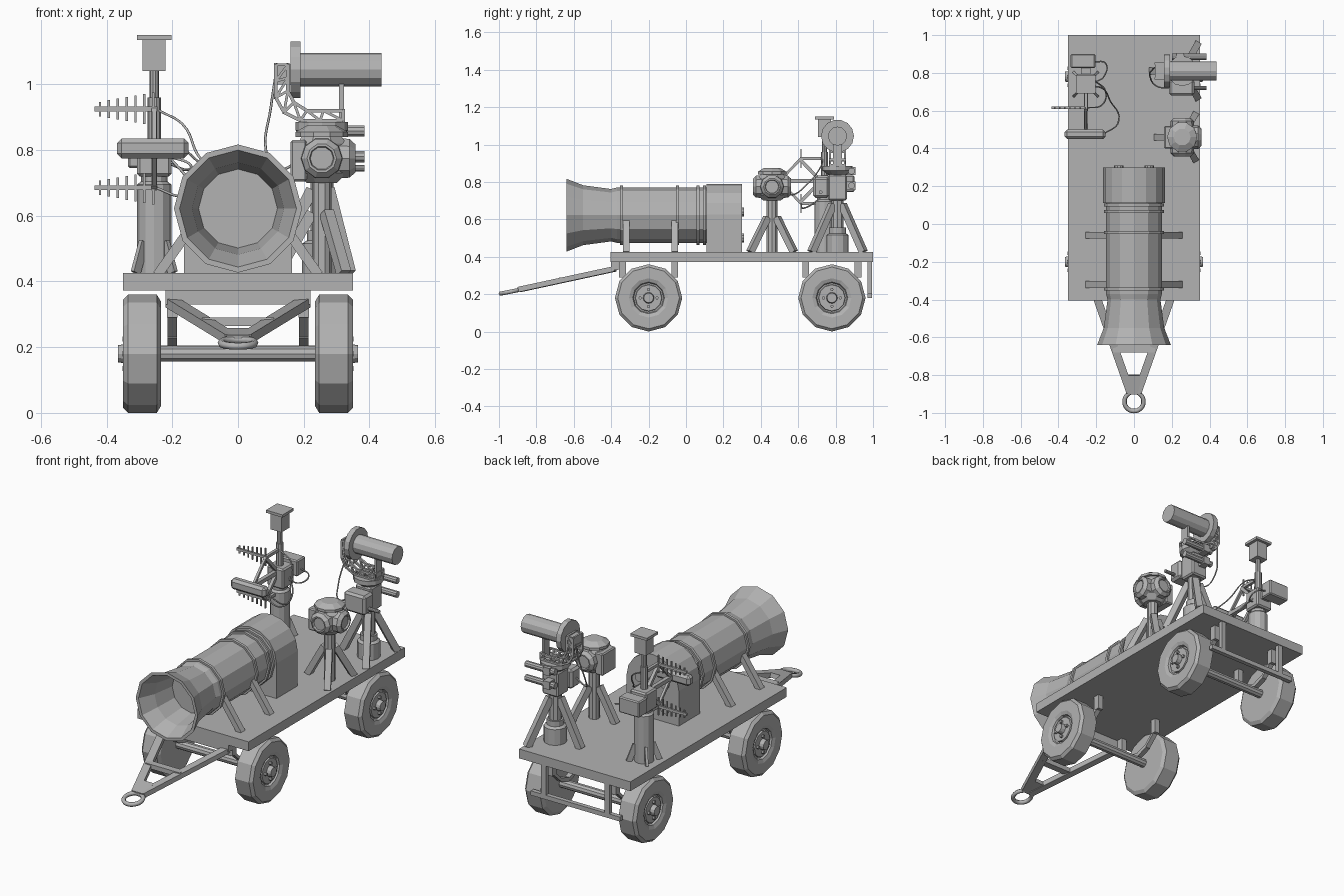
import bpy, bmesh, math
from mathutils import Vector, Matrix

default_cube = bpy.data.objects.get("Cube")
if default_cube:
    bpy.data.objects.remove(default_cube, do_unlink=True)

grey = bpy.data.materials.new("plain_grey")
grey.use_nodes = True
grey.diffuse_color = (0.45, 0.45, 0.45, 1)
grey.node_tree.nodes["Principled BSDF"].inputs["Base Color"].default_value = (0.45, 0.45, 0.45, 1)


def link(name, data):
    data.materials.append(grey)
    obj = bpy.data.objects.new(name, data)
    bpy.context.scene.collection.objects.link(obj)
    return obj


def finish(name, bm):
    bmesh.ops.recalc_face_normals(bm, faces=bm.faces)
    mesh = bpy.data.meshes.new(name)
    bm.to_mesh(mesh)
    bm.free()
    return link(name, mesh)


def frame(start, end):
    along = (Vector(end) - Vector(start)).normalized()
    ref = Vector((0, 0, 1)) if abs(along.z) < 0.99 else Vector((0, 1, 0))
    side = ref.cross(along).normalized()
    return along, side, along.cross(side)


def box(name, low, high, bevel=0):
    low, high = Vector(low), Vector(high)
    bm = bmesh.new()
    size = high - low
    bmesh.ops.create_cube(bm, size=1, matrix=Matrix.Translation((low + high) / 2) @ Matrix.Diagonal((*size, 1)))
    if bevel:
        bmesh.ops.bevel(bm, geom=bm.edges[:], offset=bevel, segments=1, affect='EDGES')
    return finish(name, bm)


def bar(name, start, end, width, height):
    along, side, up = frame(start, end)
    length = (Vector(end) - Vector(start)).length
    middle = (Vector(start) + Vector(end)) / 2
    turn = Matrix((side, up, along)).transposed().to_4x4()
    bm = bmesh.new()
    bmesh.ops.create_cube(bm, size=1, matrix=Matrix.Translation(middle) @ turn
                          @ Matrix.Diagonal((width, height, length, 1)))
    return finish(name, bm)


def lathe(name, origin, toward, profile, sides=12, phase=0):
    along, side, up = frame(origin, toward)
    bm = bmesh.new()
    rings = []
    for distance, radius in profile:
        ring = []
        for k in range(sides):
            angle = math.tau * (k + phase) / sides
            ring.append(bm.verts.new(Vector(origin) + along * distance
                                     + (side * math.cos(angle) + up * math.sin(angle)) * radius))
        rings.append(ring)
    for first, second in zip(rings, rings[1:]):
        for k in range(sides):
            j = (k + 1) % sides
            bm.faces.new((first[k], first[j], second[j], second[k]))
    bm.faces.new(rings[0])
    bm.faces.new(rings[-1])
    return finish(name, bm)


def rod(name, start, end, radius, sides=10):
    length = (Vector(end) - Vector(start)).length
    return lathe(name, start, end, [(0, radius), (length, radius)], sides)


def tube(name, points, radius, cyclic=False):
    curve = bpy.data.curves.new(name, 'CURVE')
    curve.dimensions = '3D'
    curve.bevel_depth = radius
    curve.bevel_resolution = 1
    curve.resolution_u = 6
    spline = curve.splines.new('BEZIER')
    spline.bezier_points.add(len(points) - 1)
    spline.use_cyclic_u = cyclic
    for knot, place in zip(spline.bezier_points, points):
        knot.co = place
        knot.handle_left_type = knot.handle_right_type = 'AUTO'
    return link(name, curve)


def tripod(name, x, y, spread, top, thick):
    for k in range(3):
        angle = math.pi + math.tau * k / 3
        c, s = math.cos(angle), math.sin(angle)
        bar(name, (x + c * spread, y + s * spread, 0.425), (x + c * 0.03, y + s * 0.03, top), thick, thick)


# Trailer deck and rear step frame
box("deck", (-0.35, -0.405, 0.373), (0.35, 1, 0.426))
for s in (-1, 1):
    box("rear_frame_post", (s * 0.2 - 0.015, 0.97, 0.18), (s * 0.2 + 0.015, 0.995, 0.38))
box("rear_frame_bar", (-0.28, 0.97, 0.18), (0.28, 0.995, 0.205))

# Axles, wheels and leaf springs
for y in (-0.2, 0.78):
    rod("axle", (-0.35, y, 0.18), (0.35, y, 0.18), 0.025)
    for s in (-1, 1):
        lathe("wheel", (s * 0.235, y, 0.18), (s, y, 0.18),
              [(0, 0.08), (0, 0.16), (0.012, 0.18), (0.1, 0.18), (0.115, 0.165),
               (0.115, 0.105), (0.107, 0.085), (0.095, 0.08)])
        lathe("hub", (s * 0.32, y, 0.18), (s, y, 0.18),
              [(0, 0.075), (0.02, 0.07), (0.02, 0.03), (0.045, 0.026)])
        for k in range(4):
            a = math.tau * k / 4
            by, bz = y + math.cos(a) * 0.045, 0.18 + math.sin(a) * 0.045
            rod("wheel_bolt", (s * 0.335, by, bz), (s * 0.352, by, bz), 0.009, 6)
        x = s * 0.2
        for e in (-1, 1):
            box("spring_hanger", (x - 0.016, y + e * 0.14 - 0.018, 0.29), (x + 0.016, y + e * 0.14 + 0.018, 0.375))
            bar("leaf_spring_outer", (x, y + e * 0.14, 0.3), (x, y + e * 0.07, 0.235), 0.028, 0.016)
            bar("leaf_spring_inner", (x, y + e * 0.075, 0.238), (x, y, 0.212), 0.028, 0.022)

# Tow bar
box("tow_crossbeam", (-0.22, -0.4, 0.33), (0.22, -0.36, 0.374))
for s in (-1, 1):
    bar("tow_arm", (s * 0.2, -0.38, 0.335), (s * 0.02, -0.89, 0.225), 0.042, 0.028)
bar("tow_brace", (-0.11, -0.66, 0.277), (0.11, -0.66, 0.277), 0.04, 0.026)
bar("tow_nose", (0, -0.8, 0.245), (0, -0.9, 0.224), 0.07, 0.026)
ring_points = [(math.cos(a) * 0.05, -0.94 + math.sin(a) * 0.05, 0.213 + math.sin(a) * 0.01)
               for a in (math.tau * k / 8 for k in range(8))]
tube("tow_ring", ring_points, 0.012, True)

# Horn, barrel, bands and cradle
lathe("horn_barrel", (0, 0, 0.622), (0, 1, 0.622),
      [(-0.42, 0.12), (-0.55, 0.14), (-0.64, 0.178), (-0.64, 0.195), (-0.55, 0.16),
       (-0.4, 0.14), (-0.37, 0.148), (0.13, 0.148)])
for y in (-0.345, -0.045, 0.065, 0.1):
    lathe("barrel_band", (0, y - 0.008, 0.622), (0, 1, 0.622), [(0, 0.158), (0.016, 0.158)])
for y in (-0.32, -0.06):
    for s in (-1, 1):
        bar("cradle_leg", (s * 0.245, y, 0.42), (s * 0.125, y, 0.59), 0.036, 0.03)

# Arched housing behind the barrel
bm = bmesh.new()
arch = [(-0.165, 0.425)] + [(-0.165 * math.cos(math.pi * k / 8), 0.625 + 0.165 * math.sin(math.pi * k / 8))
                            for k in range(9)] + [(0.165, 0.425)]
face = bm.faces.new([bm.verts.new((x, 0.11, z)) for x, z in arch])
pushed = bmesh.ops.extrude_face_region(bm, geom=[face], use_keep_orig=True)
bmesh.ops.translate(bm, verts=[v for v in pushed["geom"] if isinstance(v, bmesh.types.BMVert)], vec=(0, 0.19, 0))
finish("barrel_housing", bm)
for s in (-1, 1):
    for z in (0.5, 0.64):
        rod("housing_knob", (s * 0.08, 0.295, z), (s * 0.08, 0.31, z), 0.025)

# Sensor head on its tripod
x, y, z = 0.255, 0.46, 0.775
rod("sensor_post", (x, y, 0.425), (x, y, 0.72), 0.03)
tripod("sensor_leg", x, y, 0.135, 0.61, 0.034)
lathe("sensor_body", (x, y, 0.7), (x, y, 1), [(0, 0.05), (0.03, 0.08), (0.12, 0.08), (0.15, 0.06)], 8, 0.5)
lathe("sensor_cap", (x, y, 0.84), (x, y, 1), [(0, 0.08), (0.015, 0.08), (0.035, 0.045)], 10)
for dx, dy in ((1, 0), (0, 1), (0, -1)):
    lathe("sensor_port", (x + dx * 0.05, y + dy * 0.05, z), (x + dx, y + dy, z),
          [(0, 0.064), (0.035, 0.062), (0.052, 0.045), (0.052, 0.038), (0.042, 0.035)], 10)
box("sensor_box", (0.16, y - 0.06, 0.705), (0.21, y + 0.06, 0.83), 0.006)

# Tracker tripod, column and side units
x, y = 0.255, 0.81
lathe("tracker_base", (x, y, 0.425), (x, y, 1), [(0, 0.06), (0.09, 0.06), (0.1, 0.045), (0.13, 0.045)])
rod("tracker_post", (x, y, 0.5), (x, y, 0.86), 0.035)
tripod("tracker_leg", x, y, 0.16, 0.68, 0.036)
box("tracker_core", (x - 0.05, y - 0.05, 0.7), (x + 0.05, y + 0.05, 0.84), 0.008)
box("tracker_side_unit", (0.185, 0.68, 0.715), (0.32, 0.765, 0.825), 0.012)
for z in (0.78, 0.858):
    rod("side_tube", (0.2, 0.885, z), (0.385, 0.885, z), 0.018)
    box("side_tube_clamp", (0.225, 0.84, z - 0.022), (0.265, 0.906, z + 0.022))
rod("lower_rod", (0.29, 0.72, 0.745), (0.385, 0.72, 0.745), 0.01)
lathe("tracker_turntable", (x, y, 0.835), (x, y, 1), [(0, 0.045), (0.025, 0.08), (0.05, 0.08)], 12)

# Lattice bracket carrying the large tube
outer = [(0.115, 1.06), (0.115, 1.01), (0.115, 0.96), (0.14, 0.915), (0.19, 0.89), (0.25, 0.89), (0.32, 0.89)]
inner = [(0.152, 1.06), (0.152, 1.02), (0.152, 0.98), (0.17, 0.945), (0.21, 0.92), (0.26, 0.92), (0.32, 0.92)]
for y in (0.77, 0.85):
    place = lambda p: (p[0], y, p[1])
    for path in (outer, inner):
        for p, q in zip(path, path[1:]):
            bar("bracket_rail", place(p), place(q), 0.012, 0.01)
    for k, (p, q) in enumerate(zip(inner, outer)):
        bar("bracket_rung", place(p), place(q), 0.01, 0.008)
        if k + 1 < len(outer):
            bar("bracket_diagonal", place(p), place(outer[k + 1]), 0.01, 0.008)
for p in outer + inner[:1] + inner[-1:]:
    bar("bracket_cross_tie", (p[0], 0.77, p[1]), (p[0], 0.85, p[1]), 0.01, 0.01)
box("tube_pedestal", (0.308, 0.785, 0.885), (0.322, 0.835, 1.01))
box("tube_mount", (0.112, 0.77, 1.0), (0.165, 0.85, 1.06))
rod("tracker_disc", (0.16, 0.81, 1.045), (0.19, 0.81, 1.045), 0.088, 14)
rod("tracker_tube", (0.185, 0.81, 1.045), (0.437, 0.81, 1.045), 0.051, 12)

# Mast with fins, head and top plate
x, y = -0.255, 0.74
lathe("mast_lower", (x, y, 0.425), (x, y, 1), [(0, 0.052), (0.27, 0.052), (0.28, 0.04), (0.35, 0.04)])
for k in range(4):
    a = math.tau * (k + 0.5) / 4
    c, s = math.cos(a), math.sin(a)
    bar("mast_fin", (x + c * 0.08, y + s * 0.08, 0.426), (x + c * 0.045, y + s * 0.045, 0.52), 0.014, 0.03)
box("mast_head", (x - 0.052, y - 0.045, 0.72), (x + 0.052, y + 0.055, 0.835), 0.008)
rod("mast_middle", (x, y, 0.82), (x, y, 0.96), 0.02)
rod("mast_upper", (x, y, 0.95), (x, y, 1.05), 0.014)
box("mast_top_box", (x - 0.035, y - 0.035, 1.04), (x + 0.035, y + 0.035, 1.135))
box("mast_top_plate", (x - 0.052, y - 0.05, 1.135), (x + 0.052, y + 0.05, 1.15))
box("rear_unit", (-0.335, 0.825, 0.745), (-0.205, 0.9, 0.835), 0.006)
box("rear_unit_arm", (-0.28, 0.78, 0.765), (-0.23, 0.83, 0.81))

# Panel and two comb aerials on struts
box("front_panel", (-0.368, 0.45, 0.775), (-0.15, 0.5, 0.835), 0.014)
bar("panel_arm", (x, 0.49, 0.805), (x, 0.72, 0.805), 0.022, 0.022)
for z in (0.685, 0.925):
    bar("aerial_strut", (x, 0.72, 0.805), (x, 0.605, z), 0.018, 0.018)
    bar("aerial_brace", (x, 0.5, 0.805), (x, 0.615, z), 0.014, 0.014)
    bar("aerial_arm", (x, 0.615, z), (x, 0.73, z), 0.016, 0.016)
    bar("aerial_boom", (-0.437, 0.615, z), (-0.245, 0.615, z), 0.012, 0.014)
    for k in range(7):
        ex, half = -0.42 + k * 0.027, 0.022 + k * 0.0048
        bar("aerial_element", (ex, 0.615, z - half), (ex, 0.615, z + half), 0.007, 0.007)

# Loose cables
tube("mast_cable", [(-0.24, 0.73, 0.92), (-0.17, 0.72, 0.88), (-0.125, 0.65, 0.79),
                    (-0.08, 0.55, 0.73), (-0.16, 0.475, 0.8)], 0.004)
tube("aerial_cable", [(-0.21, 0.76, 0.78), (-0.15, 0.7, 0.7), (-0.17, 0.63, 0.66), (-0.25, 0.615, 0.685)], 0.004)
tube("rear_unit_cable", [(-0.21, 0.86, 0.78), (-0.15, 0.85, 0.76), (-0.16, 0.78, 0.74), (-0.21, 0.75, 0.76)], 0.004)
tube("tracker_cable", [(0.115, 0.83, 1.03), (0.1, 0.82, 0.93), (0.085, 0.78, 0.8),
                       (0.12, 0.73, 0.74), (0.19, 0.72, 0.77)], 0.004)
